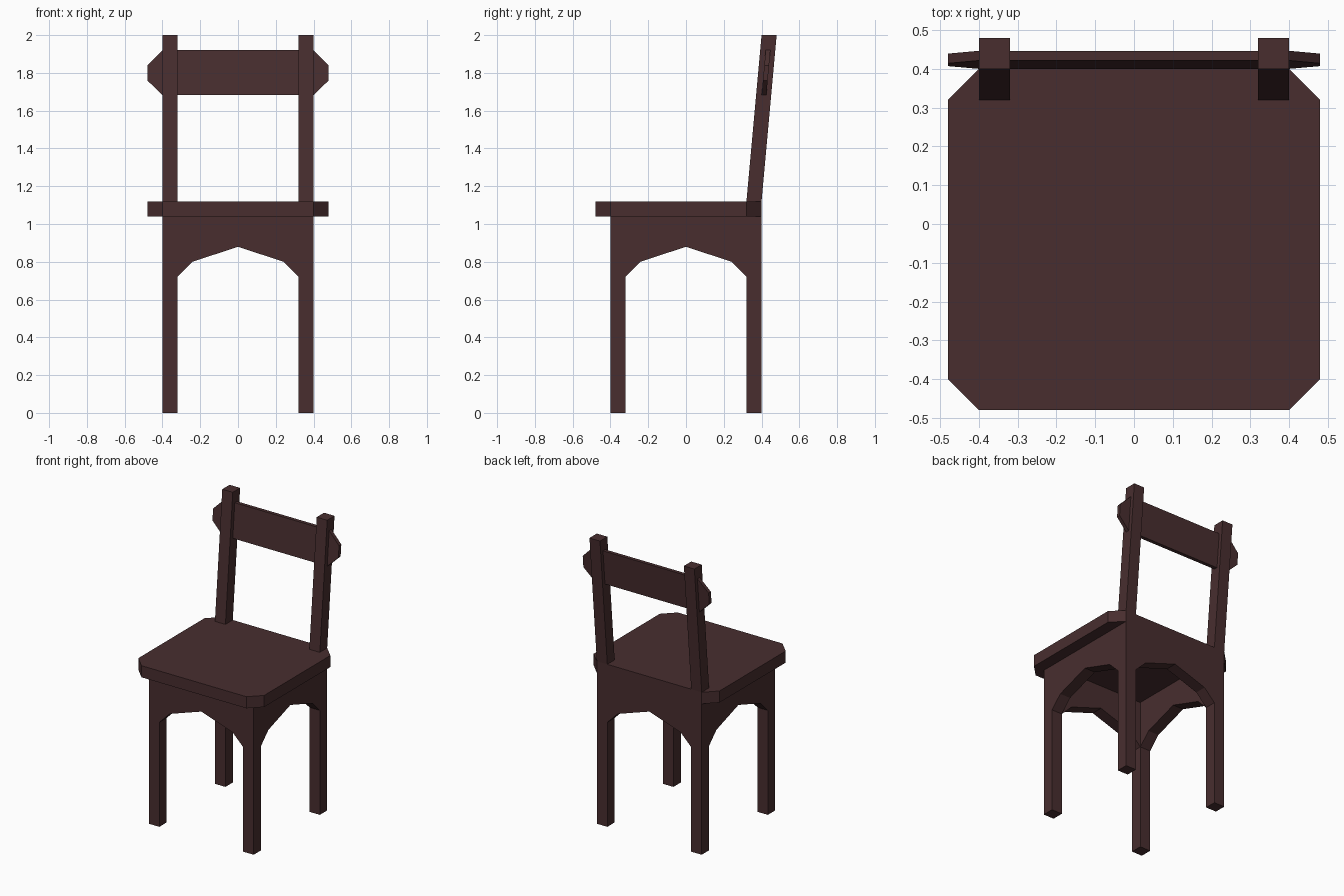
import bpy
import bmesh
import math
from mathutils import Matrix, Vector

if "Cube" in bpy.data.objects:
    bpy.data.objects.remove(bpy.data.objects["Cube"])

wood = bpy.data.materials.new("dark reddish wood")
wood.diffuse_color = (0.065, 0.027, 0.028, 1)
wood.use_nodes = True
wood.node_tree.nodes["Principled BSDF"].inputs["Base Color"].default_value = wood.diffuse_color


def prism(name, outline, offset, matrix=None):
    """Extrude a flat outline of 3D points by an offset vector."""
    bm = bmesh.new()
    face = bm.faces.new([bm.verts.new(p) for p in outline])
    ext = bmesh.ops.extrude_face_region(bm, geom=[face])
    moved = [g for g in ext["geom"] if isinstance(g, bmesh.types.BMVert)]
    bmesh.ops.translate(bm, verts=moved, vec=Vector(offset))
    if matrix:
        bm.transform(matrix)
    bmesh.ops.recalc_face_normals(bm, faces=bm.faces)
    mesh = bpy.data.meshes.new(name)
    bm.to_mesh(mesh)
    bm.free()
    mesh.materials.append(wood)
    obj = bpy.data.objects.new(name, mesh)
    bpy.context.collection.objects.link(obj)
    return obj


# Seat with clipped corners
right = [(0.40, -0.48), (0.48, -0.40), (0.48, 0.32), (0.40, 0.40)]
outline = right + [(-x, y) for x, y in reversed(right)]
prism("seat", [(x, y, 1.04) for x, y in outline], (0, 0, 0.08))

# Legs
for row, y in (("front", -0.40), ("back", 0.32)):
    for side, x in (("left", -0.40), ("right", 0.32)):
        square = [(x, y, 0), (x + 0.08, y, 0), (x + 0.08, y + 0.08, 0), (x, y + 0.08, 0)]
        prism(f"{row}_leg_{side}", square, (0, 0, 1.04))

# Arched aprons, one per side
arch = [(-0.32, 1.04), (-0.32, 0.72), (-0.24, 0.80), (0, 0.88),
        (0.24, 0.80), (0.32, 0.72), (0.32, 1.04)]
for i, side in enumerate(("front", "right", "back", "left")):
    prism(f"apron_{side}", [(x, -0.40, z) for x, z in arch], (0, 0.08, 0),
          Matrix.Rotation(i * math.pi / 2, 4, 'Z'))

# Back posts leaning backwards
lean = 0.08 / 0.88
for side, x in (("left", -0.40), ("right", 0.32)):
    square = [(x, 0.32, 1.12), (x + 0.08, 0.32, 1.12), (x + 0.08, 0.40, 1.12), (x, 0.40, 1.12)]
    prism(f"back_post_{side}", square, (0, 0.08, 0.88))

# Back slat following the lean, ends clipped
half = [(0.40, 1.683), (0.48, 1.76), (0.48, 1.84), (0.40, 1.92)]
slat = half + [(-x, z) for x, z in reversed(half)]
prism("back_slat", [(x, 0.40 + (z - 1.68) * lean, z) for x, z in slat], (0, 0.025, 0))
